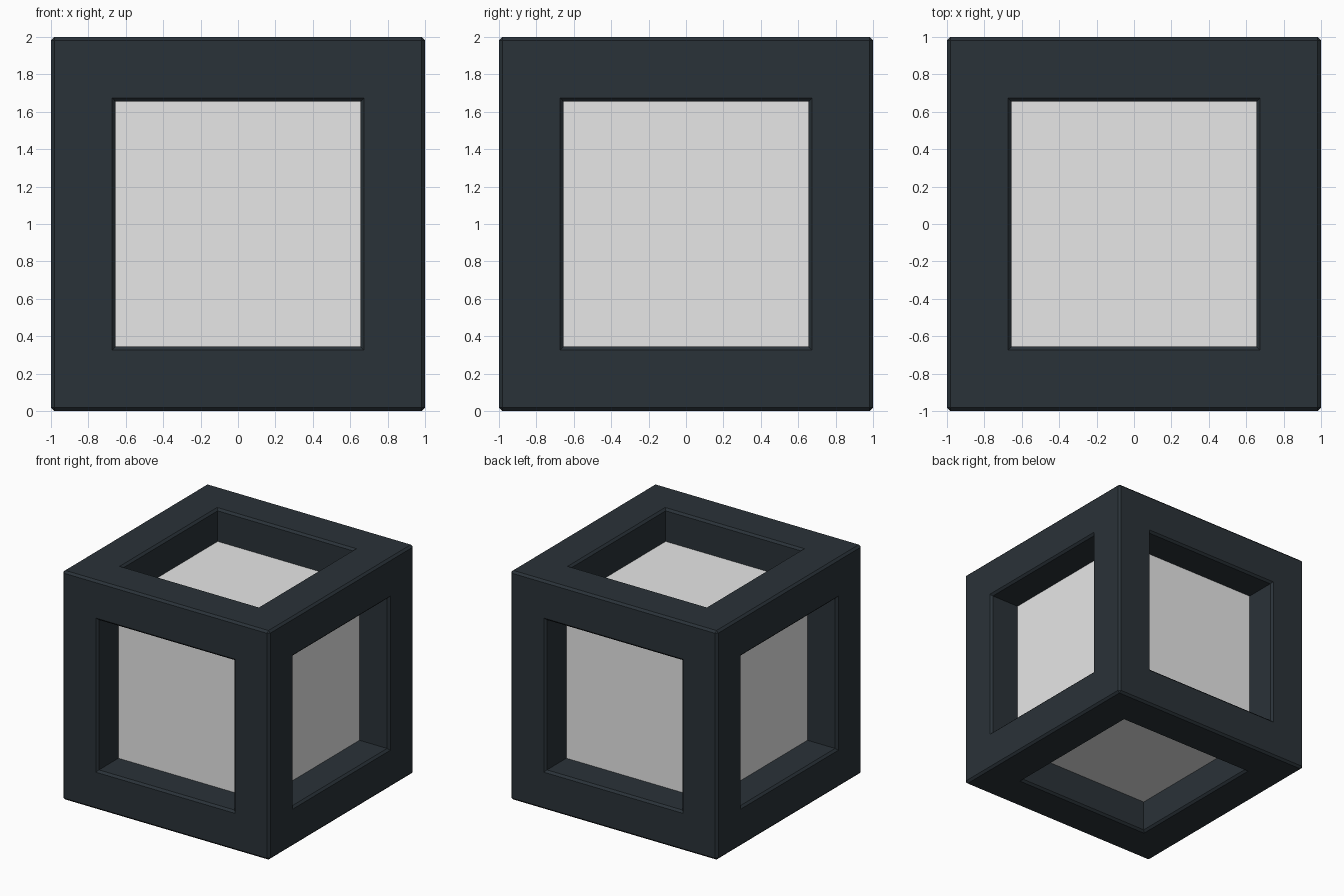
import bpy
import bmesh

HALF = 1.0        # half size of the frame
OPENING = 0.655   # half width of each window
CORE = 0.715      # half size of the inner block
CHAMFER = 0.018

old = bpy.data.objects.get("Cube")
if old:
    bpy.data.objects.remove(old, do_unlink=True)


def make_material(name, rgb):
    mat = bpy.data.materials.new(name)
    mat.use_nodes = True
    colour = (*rgb, 1.0)
    mat.diffuse_color = colour
    mat.node_tree.nodes["Principled BSDF"].inputs["Base Color"].default_value = colour
    return mat


def make_object(name, bm, mat):
    bmesh.ops.recalc_face_normals(bm, faces=bm.faces[:])
    bmesh.ops.translate(bm, verts=bm.verts[:], vec=(0, 0, HALF))
    mesh = bpy.data.meshes.new(name)
    bm.to_mesh(mesh)
    bm.free()
    mesh.materials.append(mat)
    obj = bpy.data.objects.new(name, mesh)
    bpy.context.collection.objects.link(obj)


slate = make_material("dark slate", (0.023, 0.032, 0.040))
pale = make_material("pale grey", (0.8, 0.8, 0.8))

# Hollow frame: inset each side, push the windows in and open them up
bm = bmesh.new()
bmesh.ops.create_cube(bm, size=2 * HALF)
windows = bm.faces[:]
bmesh.ops.inset_individual(bm, faces=windows, thickness=HALF - OPENING,
                           use_even_offset=True)
windows = bmesh.ops.extrude_discrete_faces(bm, faces=windows)["faces"]
bm.normal_update()
for face in windows:
    bmesh.ops.translate(bm, verts=face.verts[:], vec=face.normal * (OPENING - HALF))
bmesh.ops.delete(bm, geom=windows, context="FACES")
bmesh.ops.remove_doubles(bm, verts=bm.verts[:], dist=0.001)
bm.normal_update()

# Chamfer the outer edges and the window rims
rims = [e for e in bm.edges
        if all(max(map(abs, v.co)) > 0.9 for v in e.verts)
        and e.calc_face_angle(0) > 0.5]
bmesh.ops.bevel(bm, geom=rims, offset=CHAMFER, offset_type="OFFSET",
                segments=1, profile=0.5, affect="EDGES", clamp_overlap=True)
make_object("cube_frame", bm, slate)

# Inner block showing through the six windows
bm = bmesh.new()
bmesh.ops.create_cube(bm, size=2 * CORE)
make_object("inner_block", bm, pale)
